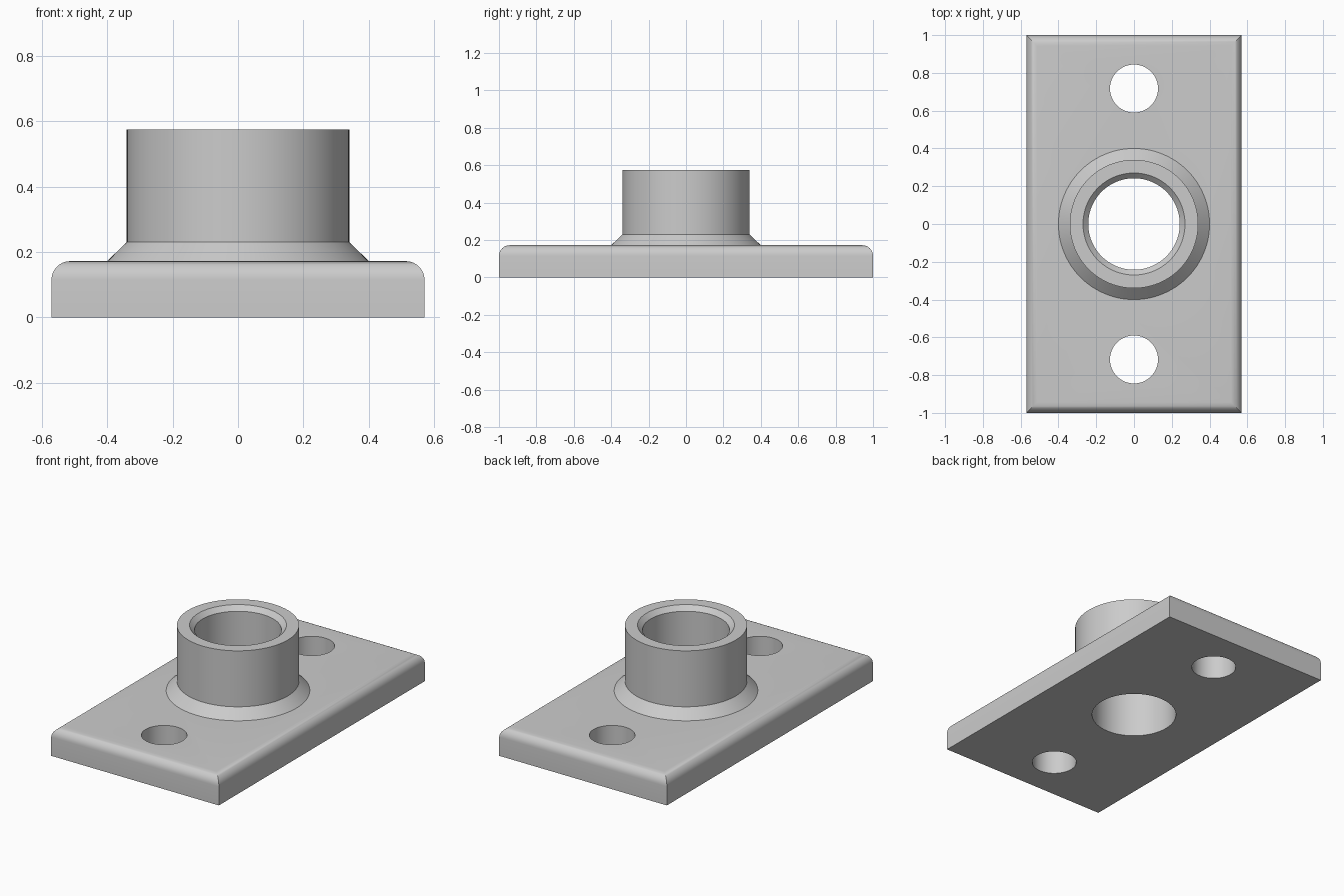
import bpy, bmesh, math

if "Cube" in bpy.data.objects:
    bpy.data.objects.remove(bpy.data.objects["Cube"], do_unlink=True)

WIDTH, LENGTH, THICK, ROUND = 1.14, 2.0, 0.172, 0.057
TOP = 0.574
HOLE_Y = 0.717

grey = bpy.data.materials.new("light_grey")
grey.use_nodes = True
grey.diffuse_color = (0.6, 0.6, 0.6, 1)
grey.node_tree.nodes["Principled BSDF"].inputs["Base Color"].default_value = (0.6, 0.6, 0.6, 1)


def make_object(name, bm):
    bmesh.ops.recalc_face_normals(bm, faces=bm.faces[:])
    mesh = bpy.data.meshes.new(name)
    bm.to_mesh(mesh)
    bm.free()
    mesh.materials.append(grey)
    obj = bpy.data.objects.new(name, mesh)
    bpy.context.collection.objects.link(obj)
    return obj


def lathe(name, profile, y=0, segments=96):
    """Solid of revolution from (radius, height) points, capped at both ends."""
    bm = bmesh.new()
    rings = [[bm.verts.new((r * math.cos(a), y + r * math.sin(a), z))
              for a in (math.tau * i / segments for i in range(segments))]
             for r, z in profile]
    for low, high in zip(rings, rings[1:]):
        for i in range(segments):
            j = (i + 1) % segments
            bm.faces.new((low[i], low[j], high[j], high[i]))
    bm.faces.new(rings[0])
    bm.faces.new(rings[-1])
    return make_object(name, bm)


def combine(target, tool, operation):
    mod = target.modifiers.new(operation.lower(), 'BOOLEAN')
    mod.object, mod.operation, mod.solver = tool, operation, 'EXACT'
    bpy.ops.object.modifier_apply(modifier=mod.name)
    bpy.data.objects.remove(tool, do_unlink=True)


# Base plate with rounded upper edges
bm = bmesh.new()
bmesh.ops.create_cube(bm, size=1)
for v in bm.verts:
    v.co = (v.co.x * WIDTH, v.co.y * LENGTH, (v.co.z + 0.5) * THICK)
rim = [e for e in bm.edges if all(v.co.z > THICK / 2 for v in e.verts)]
bmesh.ops.bevel(bm, geom=rim, offset=ROUND, segments=8, profile=0.5, affect='EDGES')
flange = make_object("flange_bearing_housing", bm)
bpy.context.view_layer.objects.active = flange
flange.select_set(True)

# Raised collar with a flared foot
collar = lathe("collar", [(0.4, 0.1), (0.4, THICK), (0.34, 0.23), (0.34, TOP)])
combine(flange, collar, 'UNION')

# Central bore with a chamfered mouth
bore = lathe("bore_cutter", [(0.242, -0.1), (0.242, TOP - 0.028),
                             (0.27, TOP), (0.27, TOP + 0.1)])
combine(flange, bore, 'DIFFERENCE')

# Mounting holes
for side in (-1, 1):
    hole = lathe("hole_cutter", [(0.127, -0.1), (0.127, THICK + 0.1)], y=side * HOLE_Y)
    combine(flange, hole, 'DIFFERENCE')

bpy.ops.object.shade_smooth_by_angle(angle=math.radians(30))
